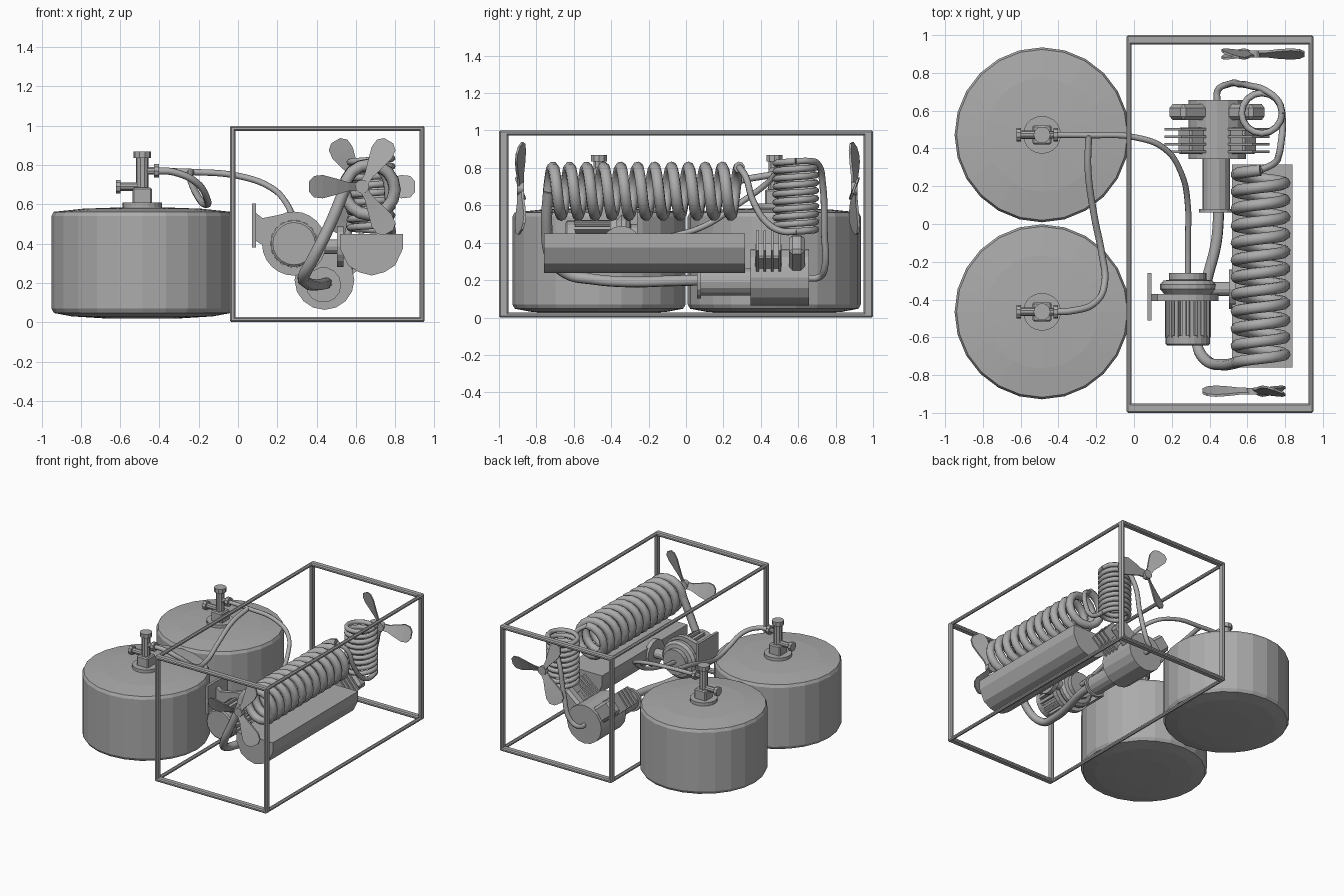
import bpy, bmesh, math
from mathutils import Vector, Matrix

if "Cube" in bpy.data.objects:
    bpy.data.objects.remove(bpy.data.objects["Cube"])

grey = bpy.data.materials.new("machine grey")
grey.diffuse_color = (0.41, 0.41, 0.41, 1)
grey.use_nodes = True
grey.node_tree.nodes["Principled BSDF"].inputs["Base Color"].default_value = grey.diffuse_color


def finish(name, bm, smooth=None):
    bmesh.ops.recalc_face_normals(bm, faces=bm.faces[:])
    me = bpy.data.meshes.new(name)
    bm.to_mesh(me)
    bm.free()
    ob = bpy.data.objects.new(name, me)
    bpy.context.collection.objects.link(ob)
    me.materials.append(grey)
    if smooth:
        bpy.ops.object.select_all(action='DESELECT')
        ob.select_set(True)
        bpy.context.view_layer.objects.active = ob
        bpy.ops.object.shade_smooth_by_angle(angle=math.radians(smooth))
    return ob


def lathe(name, origin, axis, profile, n=16):
    """Closed turned part: profile is (radius, distance along axis)."""
    bm = bmesh.new()
    q = Vector(axis).to_track_quat('Z', 'Y').to_matrix()
    rings = []
    for r, t in profile:
        rings.append([bm.verts.new(Vector(origin) + q @ Vector(
            (r * math.cos(2 * math.pi * i / n), r * math.sin(2 * math.pi * i / n), t))) for i in range(n)])
    for a, b in zip(rings, rings[1:]):
        for i in range(n):
            j = (i + 1) % n
            bm.faces.new((a[i], a[j], b[j], b[i]))
    bm.faces.new(rings[0])
    bm.faces.new(rings[-1])
    return finish(name, bm)


def box(name, lo, hi, bevel=0, matrix=None):
    bm = bmesh.new()
    bmesh.ops.create_cube(bm, size=1)
    lo, hi = Vector(lo), Vector(hi)
    for v in bm.verts:
        v.co = Vector([(lo[k] + hi[k]) / 2 + v.co[k] * (hi[k] - lo[k]) for k in range(3)])
    if bevel:
        bmesh.ops.bevel(bm, geom=bm.edges[:], offset=bevel, segments=1, affect='EDGES')
    if matrix:
        bm.transform(matrix)
    return finish(name, bm)


def prism(name, pts, y0, y1):
    """Outline in x,z extruded along y."""
    bm = bmesh.new()
    f = bm.faces.new([bm.verts.new((x, y0, z)) for x, z in pts])
    new = bmesh.ops.extrude_face_region(bm, geom=[f])['geom']
    bmesh.ops.translate(bm, vec=(0, y1 - y0, 0), verts=[v for v in new if isinstance(v, bmesh.types.BMVert)])
    return finish(name, bm)


def tube(name, pts, r, poly=False):
    cu = bpy.data.curves.new(name, 'CURVE')
    cu.dimensions = '3D'
    cu.bevel_depth, cu.bevel_resolution, cu.resolution_u = r, 2, 6
    cu.use_fill_caps = True
    sp = cu.splines.new('POLY' if poly else 'BEZIER')
    if poly:
        sp.points.add(len(pts) - 1)
        for p, c in zip(sp.points, pts):
            p.co = (*c, 1)
    else:
        sp.bezier_points.add(len(pts) - 1)
        for p, c in zip(sp.bezier_points, pts):
            p.co = c
            p.handle_left_type = p.handle_right_type = 'AUTO'
    tmp = bpy.data.objects.new(name + "_path", cu)
    bpy.context.collection.objects.link(tmp)
    me = bpy.data.meshes.new_from_object(tmp.evaluated_get(bpy.context.evaluated_depsgraph_get()))
    bpy.data.objects.remove(tmp)
    bm = bmesh.new()
    bm.from_mesh(me)
    return finish(name, bm, 50)


# open frame: four beams along each direction
X0, X1, T, W = -0.04, 0.95, 0.027, 0.05
for x in (X0, X1 - T):
    for z in (0, 1 - T):
        box("frame_long_beam", (x, -1, z), (x + T, 1, z + T), 0.008)
    for y in (-1, 1 - W):
        box("frame_post", (x, y, 0), (x + T, y + W, 1), 0.008)
for y in (-1, 1 - W):
    for z in (0, 1 - T):
        box("frame_cross_beam", (X0, y, z), (X1, y + W, z + T), 0.008)

# two storage tanks with valves
TX = -0.487
for y in (0.472, -0.465):
    lathe("tank", (TX, y, 0), (0, 0, 1), [(0.2, 0.02), (0.36, 0.03), (0.45, 0.047), (0.463, 0.07),
          (0.463, 0.54), (0.452, 0.562), (0.3, 0.578), (0.1, 0.585)], 24)
    lathe("tank_neck", (TX, y, 0), (0, 0, 1), [(0.1, 0.57), (0.1, 0.61)], 20)
    box("valve_body", (TX - 0.05, y - 0.05, 0.6), (TX + 0.05, y + 0.05, 0.685), 0.008)
    lathe("valve_stem", (TX, y, 0), (0, 0, 1), [(0.032, 0.6), (0.032, 0.835), (0.045, 0.835), (0.045, 0.868)], 10)
    lathe("valve_knob", (TX, y, 0.69), (-1, 0, 0), [(0.022, 0), (0.022, 0.11), (0.036, 0.11), (0.036, 0.135)], 10)
    lathe("valve_outlet", (TX, y, 0.77), (1, 0, 0), [(0.02, 0), (0.02, 0.06), (0.036, 0.06), (0.036, 0.085)], 10)

# hoses from the tanks to the blower
tube("tank_hose", [(-0.42, 0.472, 0.77), (-0.24, 0.47, 0.765), (0, 0.46, 0.745), (0.16, 0.4, 0.69),
     (0.25, 0.27, 0.6), (0.285, 0.1, 0.49), (0.285, -0.1, 0.43), (0.285, -0.28, 0.4)], 0.016)
tube("tank_link_hose", [(-0.42, -0.465, 0.77), (-0.33, -0.46, 0.765), (-0.21, -0.42, 0.71), (-0.155, -0.31, 0.62),
     (-0.17, -0.16, 0.6), (-0.21, 0.04, 0.65), (-0.243, 0.28, 0.73), (-0.24, 0.47, 0.765)], 0.018)

# blower with ribbed motor
BX, BZ = 0.285, 0.4
lathe("blower_housing", (BX, -0.26, BZ), (0, -1, 0), [(0.1, 0), (0.1, 0.035), (0.13, 0.04), (0.148, 0.06),
      (0.148, 0.085), (0.125, 0.11)], 20)
lathe("blower_flange", (BX, -0.37, BZ), (0, -1, 0), [(0.163, 0), (0.163, 0.037)], 24)
lathe("motor_core", (BX, -0.4, BZ), (0, -1, 0), [(0.098, 0), (0.098, 0.19), (0.118, 0.19), (0.118, 0.235),
      (0.108, 0.243)], 20)
for i in range(18):
    m = Matrix.Translation((BX, 0, BZ)) @ Matrix.Rotation(i * math.pi / 9, 4, 'Y')
    box("motor_rib", (0.09, -0.6, -0.011), (0.122, -0.4, 0.011), matrix=m)
prism("inlet_neck", [(0.08, 0.565), (0.125, 0.53), (0.2, 0.545), (0.26, 0.56), (0.26, 0.3), (0.165, 0.31),
      (0.13, 0.39), (0.08, 0.42)], -0.407, -0.37)
box("inlet_plate", (0.072, -0.51, 0.38), (0.092, -0.26, 0.605))
lathe("outlet_pipe", (BX + 0.1, -0.345, 0.385), (1, 0, 0), [(0.037, 0), (0.037, 0.2)], 12)
lathe("outlet_flange", (0.503, -0.345, 0.385), (1, 0, 0), [(0.105, 0), (0.105, 0.034)], 16)

# drip tank below the long coil
prism("trough", [(0.84, 0.45), (0.84, 0.375), (0.8, 0.29), (0.745, 0.255), (0.68, 0.238), (0.615, 0.255),
      (0.56, 0.29), (0.52, 0.375), (0.52, 0.45)], -0.76, 0.315)


# coils
def helix(turns, seg, fn):
    n = round(turns * seg)
    return [fn(i / n, 2 * math.pi * turns * i / n) for i in range(n + 1)]


tube("long_coil", helix(11.25, 16, lambda f, a: (0.67 + 0.128 * math.cos(math.pi - a), -0.735 + 1.02 * f,
     0.675 + 0.128 * math.sin(math.pi - a))), 0.031, True)
tube("upright_coil", helix(9, 16, lambda f, a: (0.677 + 0.107 * math.cos(a), 0.587 + 0.107 * math.sin(a),
     0.46 + 0.375 * f)), 0.018, True)

# pipes joining coils and pump
tube("coil_link_pipe", [(0.67, 0.285, 0.803), (0.74, 0.32, 0.75), (0.765, 0.36, 0.62), (0.78, 0.44, 0.5),
     (0.787, 0.52, 0.46), (0.784, 0.587, 0.46)], 0.018)
tube("pump_pipe", [(0.44, 0.64, 0.21), (0.445, 0.71, 0.215), (0.5, 0.74, 0.26), (0.56, 0.74, 0.45),
     (0.62, 0.73, 0.72), (0.7, 0.705, 0.82), (0.765, 0.65, 0.837), (0.784, 0.587, 0.835)], 0.018)
tube("pump_feed_pipe", [(0.542, -0.735, 0.675), (0.47, -0.745, 0.5), (0.38, -0.72, 0.32), (0.335, -0.64, 0.235),
     (0.345, -0.5, 0.205), (0.385, -0.3, 0.19), (0.435, -0.1, 0.195), (0.45, 0.08, 0.2)], 0.03)

# pump body with two angled finned heads
PX, PZ = 0.44, 0.215
lathe("pump_body", (PX, 0.345, PZ), (0, 1, 0), [(0.152, 0), (0.152, 0.312)], 16)
lathe("pump_shaft_housing", (PX - 0.005, 0.06, 0.19), (0, 1, 0), [(0.09, 0), (0.09, 0.02), (0.073, 0.02),
      (0.073, 0.3)], 14)
for s in (0, 1):
    m = Matrix.Translation((PX, 0, PZ)) @ Matrix.Rotation(math.radians(-40 - 100 * s), 4, 'Y')
    box("pump_cylinder", (0.05, 0.37, -0.055), (0.23, 0.51, 0.055), 0.01, m)
    for k in range(4):
        y = 0.375 + 0.04 * k
        box("cooling_fin", (0.1, y, -0.07), (0.305, y + 0.014, 0.07), 0, m)
    box("pump_head", (0.1, 0.55, -0.065), (0.29, 0.635, 0.065), 0.02, m)

# two three-bladed fans
OUT = [(0.0, 0.022), (0.07, 0.026), (0.13, 0.045), (0.2, 0.064), (0.245, 0.058), (0.27, 0.028)]
for y, a0 in ((-0.885, math.pi), (0.9, 0)):
    lathe("fan_hub", (0.632, y - 0.018, 0.69), (0, 1, 0), [(0.035, 0), (0.035, 0.036)], 12)
    for k in range(3):
        bm = bmesh.new()
        rows = []
        for x, w in OUT:
            pitch = math.radians(32 - 50 * x)
            rows.append([bm.verts.new((x, h * math.sin(pitch) * w + t * 0.006, h * math.cos(pitch) * w))
                         for h, t in ((1, -1), (1, 1), (-1, 1), (-1, -1))])
        for a, b in zip(rows, rows[1:]):
            for i in range(4):
                j = (i + 1) % 4
                bm.faces.new((a[i], a[j], b[j], b[i]))
        bm.faces.new(rows[0])
        bm.faces.new(rows[-1])
        bm.transform(Matrix.Translation((0.632, y, 0.69)) @ Matrix.Rotation(a0 + k * 2 * math.pi / 3, 4, 'Y'))
        finish("fan_blade", bm)
